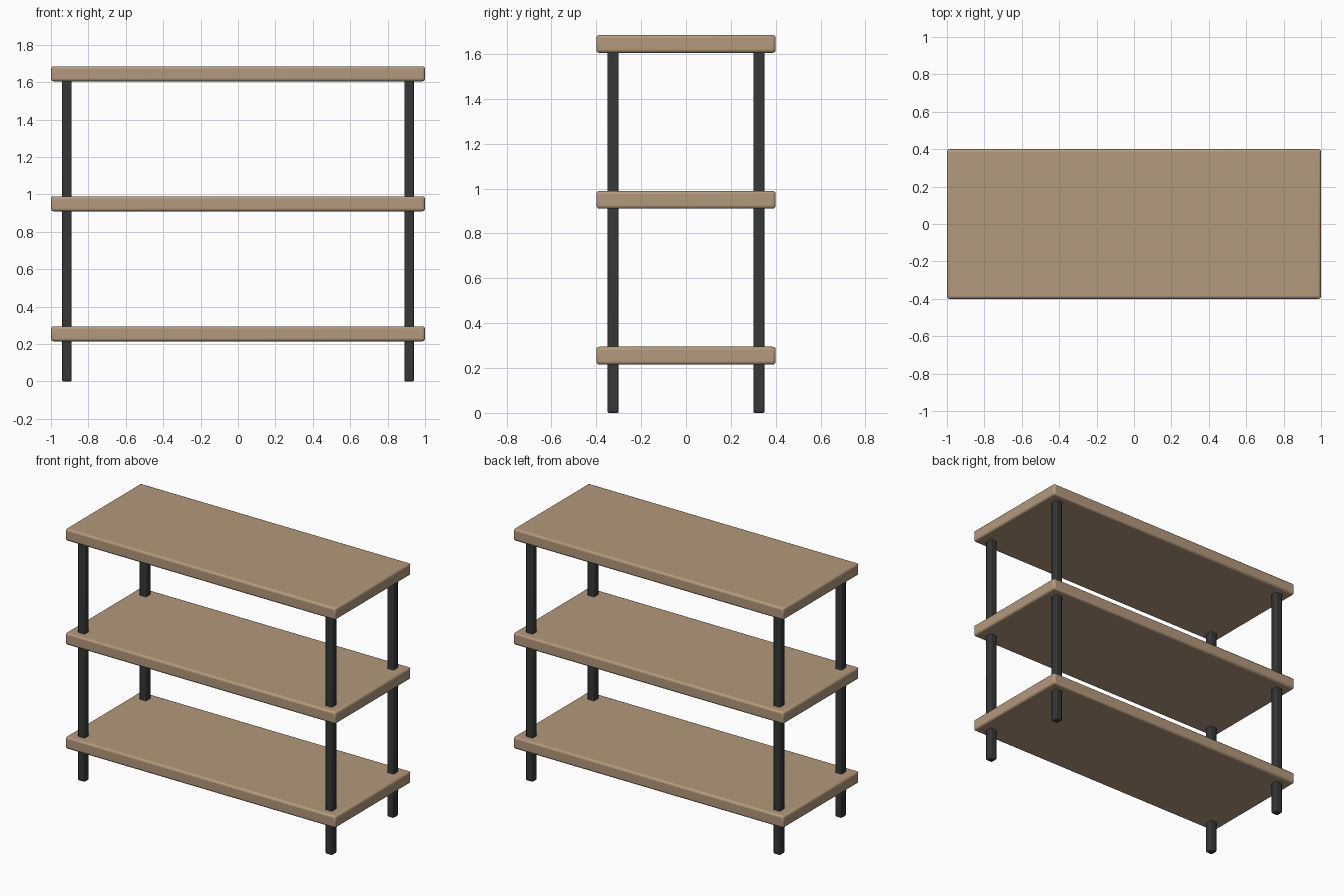
import bpy

if "Cube" in bpy.data.objects:
    bpy.data.objects.remove(bpy.data.objects["Cube"])


def material(name, color):
    mat = bpy.data.materials.new(name)
    mat.diffuse_color = (*color, 1)
    mat.use_nodes = True
    mat.node_tree.nodes["Principled BSDF"].inputs["Base Color"].default_value = mat.diffuse_color
    return mat


def rounded_box(name, center, size, radius, segments, mat):
    bpy.ops.mesh.primitive_cube_add(size=1, location=center)
    obj = bpy.context.object
    obj.name = name
    obj.scale = size
    bpy.ops.object.transform_apply(location=False, rotation=False, scale=True)
    bevel = obj.modifiers.new("Bevel", "BEVEL")
    bevel.width = radius
    bevel.segments = segments
    obj.data.materials.append(mat)
    bpy.ops.object.shade_smooth_by_angle()
    return obj


wood = material("wood", (0.45, 0.32, 0.20))
metal = material("dark_metal", (0.035, 0.04, 0.039))

# Three evenly spaced boards
for name, z in (("bottom", 0.255), ("middle", 0.95), ("top", 1.645)):
    rounded_box(name + "_shelf", (0, 0, z), (2, 0.8, 0.08), 0.014, 3, wood)

# Four square posts running through the boards, ending just under the top surface
POST_TOP = 1.683
for side, sx in (("left", -1), ("right", 1)):
    for end, sy in (("front", -1), ("back", 1)):
        rounded_box(f"{end}_{side}_post", (sx * 0.915, sy * 0.325, POST_TOP / 2),
                    (0.05, 0.05, POST_TOP), 0.007, 2, metal)
